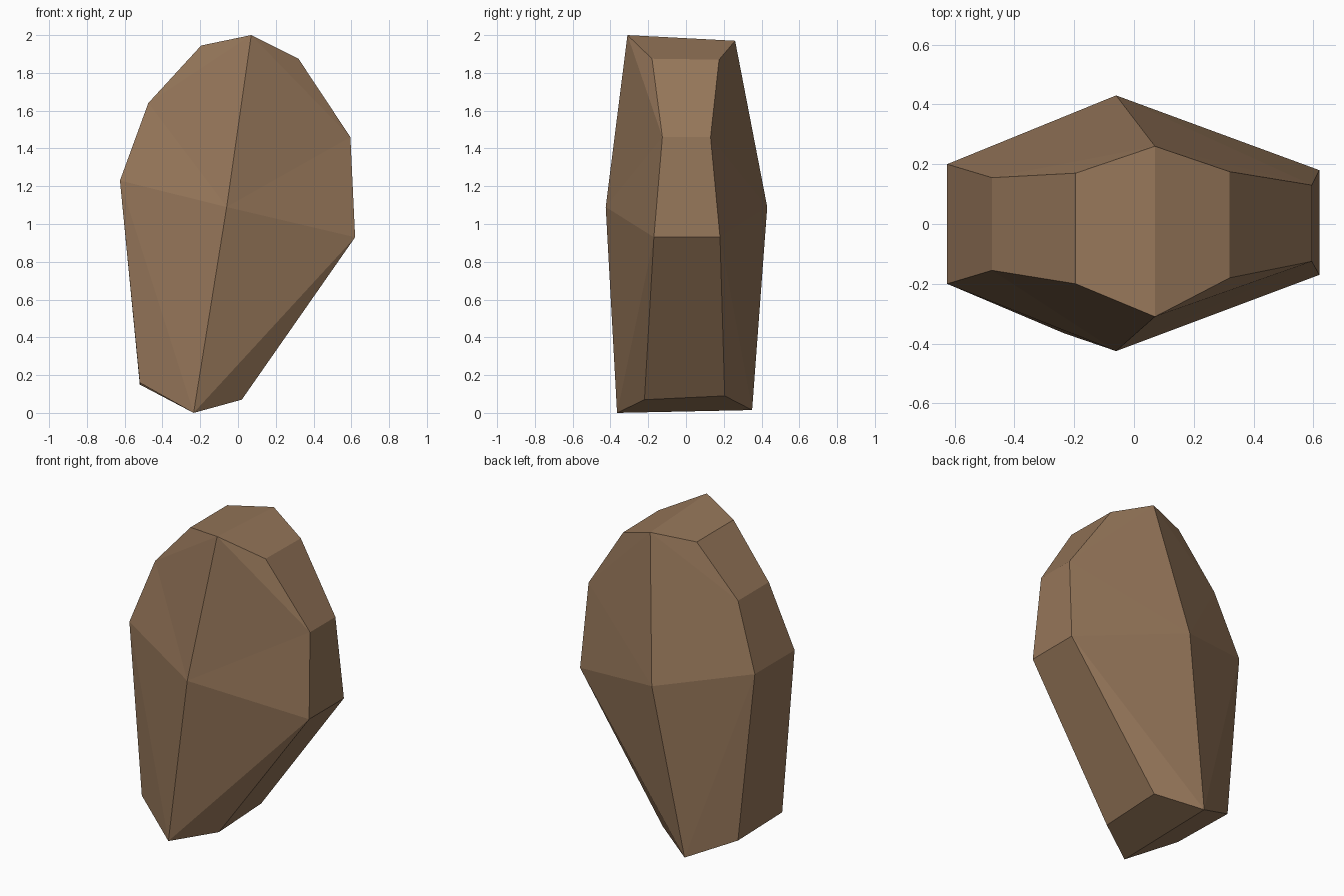
import bpy
import bmesh

cube = bpy.data.objects.get("Cube")
if cube:
    bpy.data.objects.remove(cube, do_unlink=True)

# One flat brown stone colour
brown = bpy.data.materials.new("brown_stone")
brown.use_nodes = True
colour = (0.30, 0.18, 0.10, 1.0)
brown.diffuse_color = colour
bsdf = next(n for n in brown.node_tree.nodes if n.type == "BSDF_PRINCIPLED")
bsdf.inputs["Base Color"].default_value = colour
bsdf.inputs["Roughness"].default_value = 0.9

# Rock outline, clockwise from the top: x, front y, front z, back y, back z, is_ridge
outline = [
    (0.07, -0.31, 2.00, 0.26, 1.97, True),
    (0.32, -0.18, 1.875, 0.175, 1.87, False),
    (0.595, -0.125, 1.46, 0.13, 1.46, True),
    (0.62, -0.17, 0.93, 0.18, 0.93, True),
    (0.02, -0.22, 0.07, 0.205, 0.09, False),
    (-0.235, -0.365, 0.0, 0.35, 0.015, True),
    (-0.52, -0.225, 0.16, 0.22, 0.15, False),
    (-0.625, -0.20, 1.23, 0.20, 1.23, True),
    (-0.475, -0.155, 1.64, 0.155, 1.64, True),
    (-0.195, -0.20, 1.945, 0.17, 1.945, False),
]
count = len(outline)
bm = bmesh.new()
front = [bm.verts.new((x, fy, fz)) for x, fy, fz, by, bz, r in outline]
back = [bm.verts.new((x, by, bz)) for x, fy, fz, by, bz, r in outline]

# Rim joining the front and back outlines
for i in range(count):
    j = (i + 1) % count
    bm.faces.new((front[i], front[j], back[j], back[i]))

# Faceted front and back: ridges meet at a peak, small chips fill the rest
ridges = [i for i in range(count) if outline[i][5]]
for ring, peak_y in ((front, -0.425), (back, 0.43)):
    peak = bm.verts.new((-0.06, peak_y, 1.09))
    for a, b in zip(ridges, ridges[1:] + ridges[:1]):
        bm.faces.new((ring[a], ring[b], peak))
        if (b - a) % count == 2:
            bm.faces.new((ring[a], ring[(a + 1) % count], ring[b]))

bmesh.ops.recalc_face_normals(bm, faces=bm.faces[:])
mesh = bpy.data.meshes.new("rock")
bm.to_mesh(mesh)
bm.free()
mesh.materials.append(brown)
rock = bpy.data.objects.new("rock", mesh)
bpy.context.collection.objects.link(rock)
